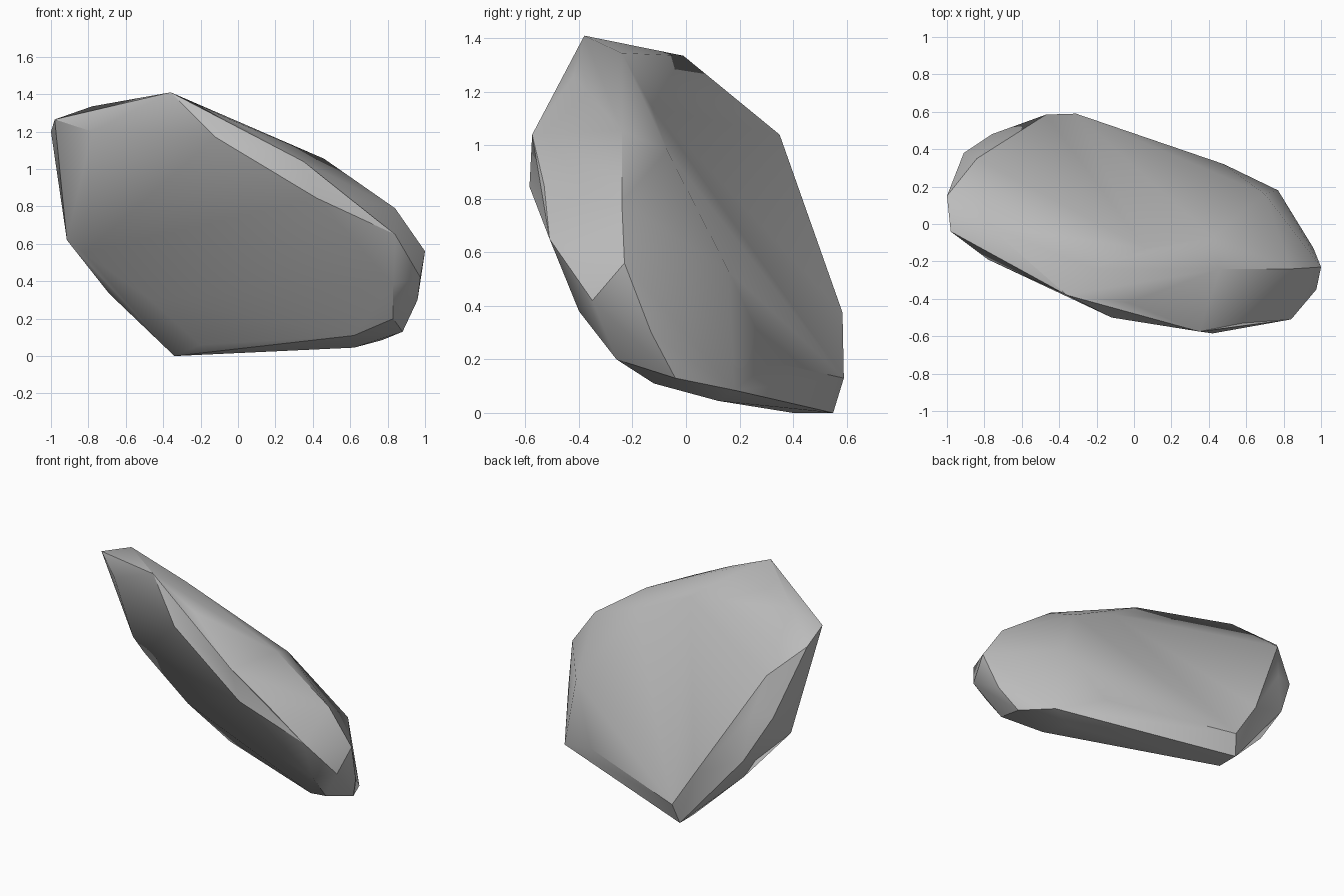
import bpy, bmesh, math
from mathutils import Vector
from mathutils.geometry import intersect_line_line_2d

if "Cube" in bpy.data.objects:
    bpy.data.objects.remove(bpy.data.objects["Cube"])

# Corner points of the leaning stone slab, grouped by region
crown = [(-.36, -.38, 1.41), (-.98, -.04, 1.265), (-1, .15, 1.2), (-.78, -.01, 1.335),
         (-.78, -.19, 1.2), (-.12, -.5, 1.17), (-.03, -.42, 1.26), (-.22, -.24, 1.345)]
front_lip = [(.35, -.575, 1.04), (.42, -.585, .845), (.58, -.53, .85), (.46, -.24, 1.055),
             (.06, -.13, 1.145), (.42, -.07, .98)]
right_end = [(.84, -.51, .65), (.84, -.24, .79), (1, -.23, .56), (.975, -.35, .42),
             (.96, -.13, .3), (.83, -.4, .38), (.83, -.26, .2), (.88, -.04, .13),
             (.7, .16, .53), (.77, .18, .085)]
foot = [(.62, -.12, .11), (.62, .12, .045), (.48, .32, .19), (-.34, .55, 0), (-.34, .4, 0),
        (-.31, .59, .13), (-.47, .585, .375), (-.2, .28, .06), (-.48, .155, .31)]
left_end = [(-.84, .35, 1.04), (-.91, .38, .79), (-.78, .43, .78), (-.76, .48, .5),
            (-.915, .2, .62), (-.82, .18, .55), (-.73, .31, .43), (-.69, .37, .335)]
groups = [crown, front_lip, right_end, foot, left_end]
corners = [Vector(p) for g in groups for p in g]
centre = sum(corners, Vector()) / len(corners)


def wrap(points):
    """Shell around the points; returns it with the points it missed."""
    bm = bmesh.new()
    verts = [bm.verts.new(p) for p in points]
    bmesh.ops.convex_hull(bm, input=verts)
    return bm, verts, [i for i, v in enumerate(verts) if not v.link_faces]


def crease(bm, a, b, facing):
    """Turn facet edges until one runs from corner a to corner b."""
    turn = Vector(facing).to_track_quat('Z', 'Y').inverted()
    flat = lambda v: (turn @ v.co).to_2d()
    find = lambda p: min(bm.verts, key=lambda v: (v.co - Vector(p)).length)
    va, vb = find(a), find(b)
    for _ in range(25):
        if any(e.other_vert(va) == vb for e in va.link_edges):
            return
        bm.normal_update()
        turned = False
        for e in list(bm.edges):
            if va in e.verts or vb in e.verts or len(e.link_faces) != 2:
                continue
            if any(f.normal.dot(Vector(facing)) <= 0 for f in e.link_faces):
                continue
            p, q = e.verts
            if not intersect_line_line_2d(flat(va), flat(vb), flat(p), flat(q)):
                continue
            r, s = [next(v for v in f.verts if v not in (p, q)) for f in e.link_faces]
            if not intersect_line_line_2d(flat(r), flat(s), flat(p), flat(q)):
                continue
            if bmesh.utils.edge_rotate(e, True):
                turned = True
                break
        if not turned:
            return


# Push dented corners out until the shell reaches them, then let them sink back
pushed = [p.copy() for p in corners]
for step in range(150):
    bm, verts, missed = wrap(pushed)
    if not missed or step == 149:
        break
    bm.free()
    for i in missed:
        pushed[i] = centre + (pushed[i] - centre) * 1.01
for v, p in zip(verts, corners):
    v.co = p
bmesh.ops.delete(bm, geom=[v for v in bm.verts if not v.link_faces], context='VERTS')
bmesh.ops.triangulate(bm, faces=bm.faces)
bmesh.ops.recalc_face_normals(bm, faces=bm.faces)

# Hollow of the back face, fanning from the heel to the ridge
heel, back = foot[5], (.2, .8, .55)
for ridge in (front_lip[4], front_lip[5], right_end[8]):
    crease(bm, heel, ridge, back)
# Broken rim on the left and the lip along the front
rim = [left_end[0], left_end[2], left_end[3], foot[6], heel]
for a, b in zip(rim, rim[1:]):
    crease(bm, a, b, (-.1, .9, .4))
crease(bm, crown[5], front_lip[0], (-.2, -.9, .1))

bmesh.ops.recalc_face_normals(bm, faces=bm.faces)
mesh = bpy.data.meshes.new("rock_slab")
bm.to_mesh(mesh)
bm.free()
rock = bpy.data.objects.new("rock_slab", mesh)
bpy.context.collection.objects.link(rock)

# Plain grey stone
stone = bpy.data.materials.new("grey_stone")
stone.diffuse_color = (.5, .5, .5, 1)
stone.use_nodes = True
stone.node_tree.nodes["Principled BSDF"].inputs["Base Color"].default_value = stone.diffuse_color
mesh.materials.append(stone)

# Soft facets, with only the strong edges kept sharp
bpy.context.view_layer.objects.active = rock
rock.select_set(True)
bpy.ops.object.shade_smooth_by_angle(angle=math.radians(30))
